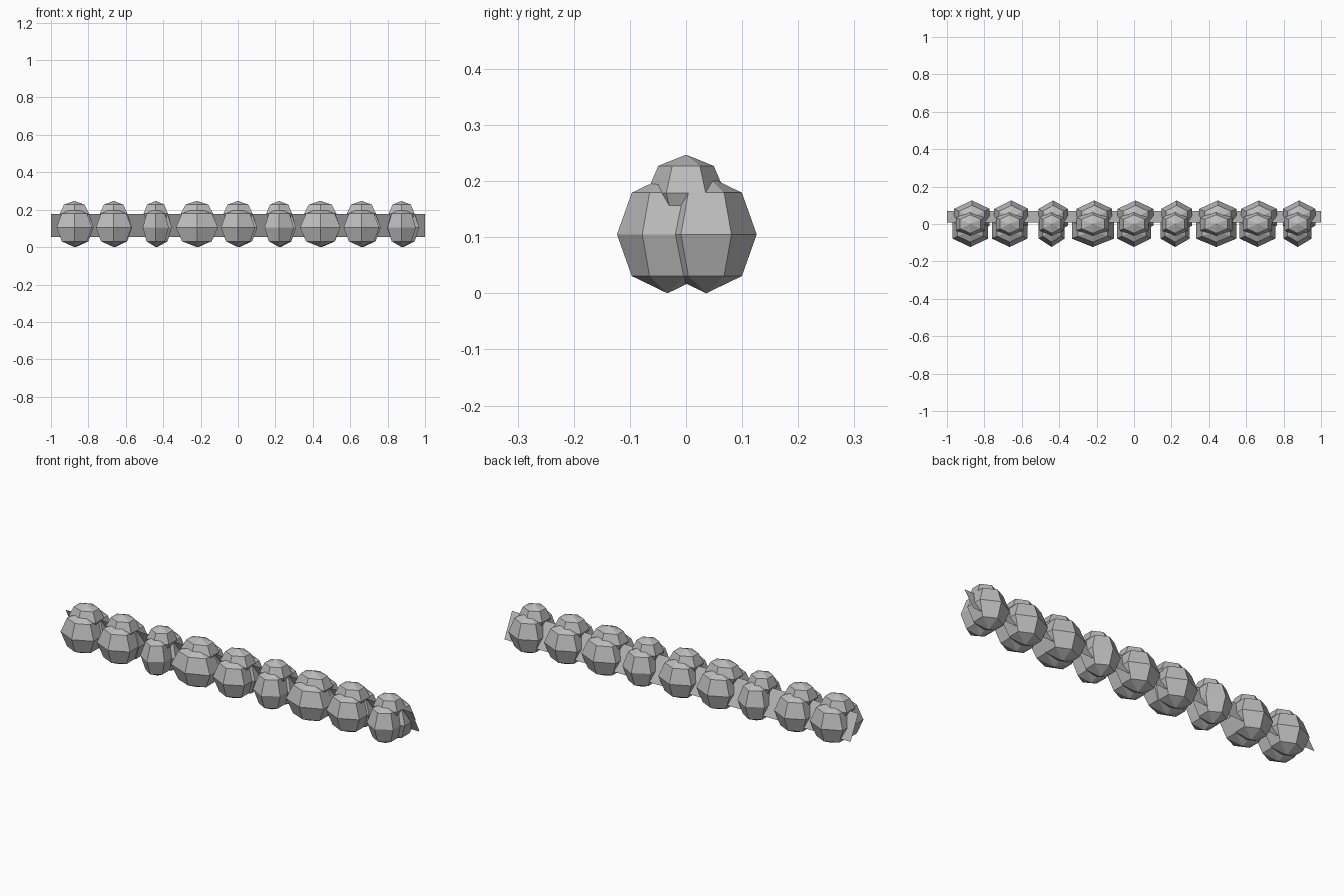
import bpy
import bmesh
from mathutils import Matrix

cube = bpy.data.objects.get("Cube")
if cube:
    bpy.data.objects.remove(cube, do_unlink=True)

GREY = (0.5, 0.5, 0.5, 1)
stone = bpy.data.materials.new("stone_grey")
stone.use_nodes = True
stone.diffuse_color = GREY
stone.node_tree.nodes["Principled BSDF"].inputs["Base Color"].default_value = GREY


def add_object(name, bm):
    mesh = bpy.data.meshes.new(name)
    bm.to_mesh(mesh)
    bm.free()
    mesh.materials.append(stone)
    obj = bpy.data.objects.new(name, mesh)
    bpy.context.collection.objects.link(obj)
    return obj


def lump(name, center, radii):
    """Flat-shaded six-sided ball, stretched along each axis."""
    bm = bmesh.new()
    bmesh.ops.create_uvsphere(
        bm, u_segments=6, v_segments=4, radius=1,
        matrix=Matrix.Translation(center) @ Matrix.Diagonal((*radii, 1)))
    return add_object(name, bm)


# Clusters along the row: centre x, front, back and top half widths
clusters = [
    (-0.875, 0.11, 0.11, 0.09), (-0.665, 0.11, 0.105, 0.085),
    (-0.44, 0.08, 0.09, 0.075), (-0.22, 0.13, 0.11, 0.10),
    (0.0, 0.105, 0.11, 0.09), (0.22, 0.09, 0.095, 0.08),
    (0.44, 0.125, 0.115, 0.10), (0.66, 0.11, 0.11, 0.09),
    (0.875, 0.087, 0.10, 0.08),
]
for i, (x, front, back, top) in enumerate(clusters, 1):
    lump(f"front_lump_{i}", (x, -0.033, 0.105), (front, 0.09, 0.105))
    lump(f"back_lump_{i}", (x + 0.008, 0.036, 0.105), (back, 0.09, 0.105))
    lump(f"top_lump_{i}", (x, 0.0, 0.179), (top, 0.07, 0.068))

# Thin sloping strip running through the whole row
bm = bmesh.new()
corners = [(-1, 0.07, 0.053), (1, 0.07, 0.053), (1, 0.007, 0.178), (-1, 0.007, 0.178)]
bm.faces.new([bm.verts.new(c) for c in reversed(corners)])
add_object("core_strip", bm)
